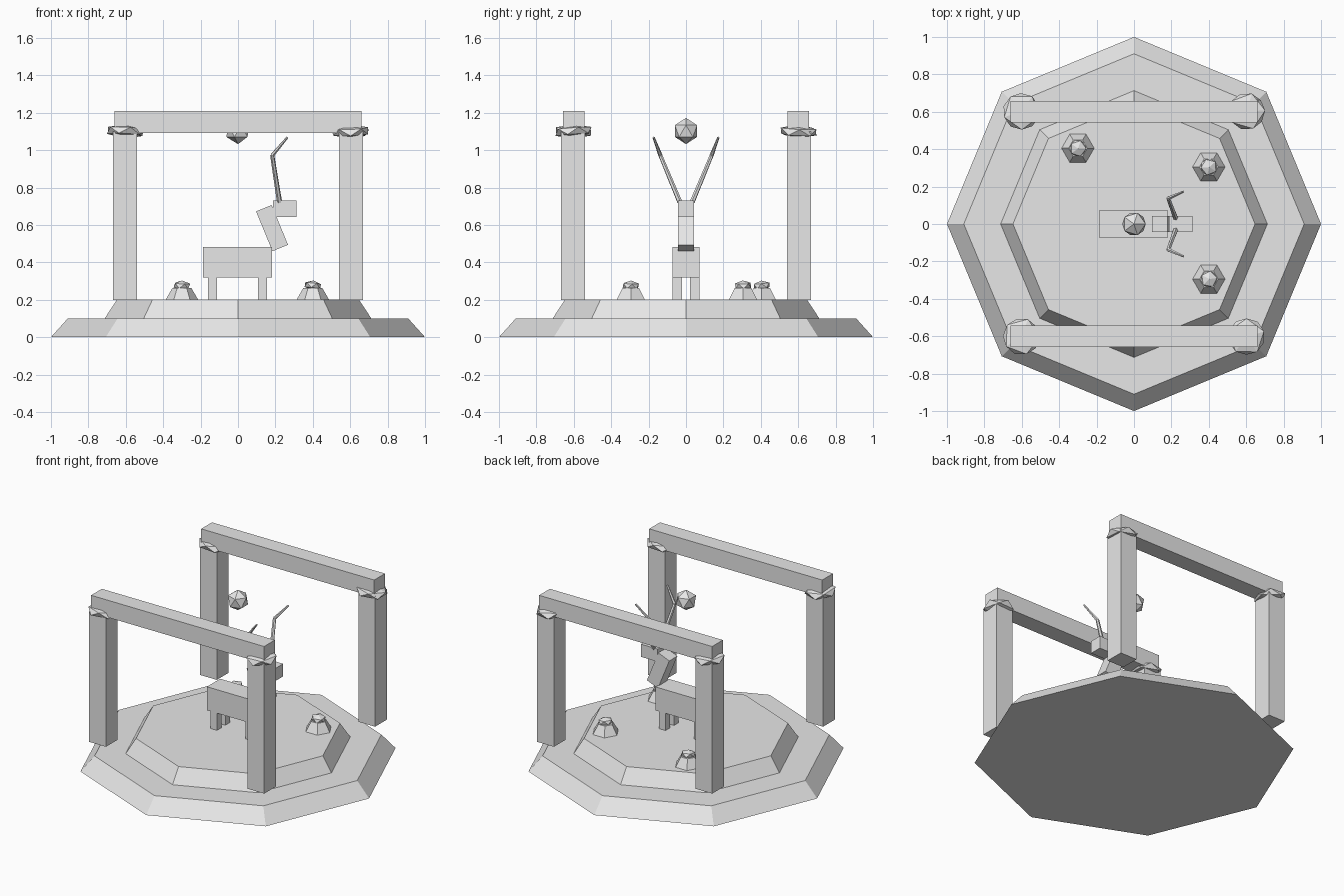
import bpy, math
from mathutils import Vector

if "Cube" in bpy.data.objects:
    bpy.data.objects.remove(bpy.data.objects["Cube"])

stone = bpy.data.materials.new("pale_grey_stone")
stone.diffuse_color = (0.8, 0.8, 0.8, 1)
stone.use_nodes = True
stone.node_tree.nodes["Principled BSDF"].inputs["Base Color"].default_value = stone.diffuse_color


def finish(name):
    ob = bpy.context.object
    ob.name = name
    ob.data.materials.append(stone)
    return ob


def box(name, centre, size, tilt=0):
    bpy.ops.mesh.primitive_cube_add(size=1, location=centre, rotation=(0, tilt, 0))
    ob = finish(name)
    ob.scale = size
    return ob


def frustum(name, x, y, z0, z1, r0, r1, sides, turn=0):
    bpy.ops.mesh.primitive_cone_add(vertices=sides, radius1=r0, radius2=r1, depth=z1 - z0,
                                    location=(x, y, (z0 + z1) / 2), rotation=(0, 0, turn))
    return finish(name)


def rock(name, centre, radius, squash=1, rotation=(0, 0, 0)):
    bpy.ops.mesh.primitive_ico_sphere_add(subdivisions=1, radius=radius,
                                          location=centre, rotation=rotation)
    ob = finish(name)
    ob.scale = (1, 1, squash)
    return ob


def rod(name, a, b, r0, r1):
    a, b = Vector(a), Vector(b)
    d = b - a
    bpy.ops.mesh.primitive_cone_add(vertices=6, radius1=r0, radius2=r1, depth=d.length,
                                    location=(a + b) / 2,
                                    rotation=d.to_track_quat('Z', 'Y').to_euler())
    return finish(name)


# Two octagonal steps
frustum("lower_step", 0, 0, 0, 0.1, 1.0, 0.91, 8)
frustum("upper_step", 0, 0, 0.1, 0.2, 0.713, 0.647, 8)

# Two gateways: pillars, faceted capitals and a beam
for sy in (-1, 1):
    for sx in (-1, 1):
        box("pillar", (sx * 0.604, sy * 0.604, 0.65), (0.128, 0.128, 0.9))
        rock("capital", (sx * 0.602, sy * 0.602, 1.1), 0.11, 0.34,
             (0.06 * sx, 0.06 * sy, 0.8 * sx + 0.5 * sy))
    box("beam", (0, sy * 0.6, 1.15), (1.32, 0.117, 0.118))

# Hanging crystal
rock("crystal", (0, 0, 1.102), 0.07)

# Deer body, neck and head
box("deer_body", (-0.002, 0, 0.4), (0.37, 0.144, 0.162))
box("deer_neck", (0.182, 0, 0.583), (0.09, 0.088, 0.23), -0.39)
box("deer_head", (0.25, 0, 0.686), (0.128, 0.086, 0.087))

# Deer legs and antlers
for s in (-1, 1):
    for x in (-0.136, 0.131):
        box("deer_leg", (x, s * 0.046, 0.26), (0.05, 0.05, 0.12))
    bend = (0.183, s * 0.137, 0.972)
    rod("antler_lower", (0.222, s * 0.033, 0.722), bend, 0.014, 0.011)
    rod("antler_tip", bend, (0.264, s * 0.173, 1.068), 0.011, 0.006)

# Hexagonal pedestals topped with small rocks
for i, (x, y) in enumerate(((-0.3, 0.405), (0.4, 0.305), (0.4, -0.295))):
    frustum("pedestal", x, y, 0.2, 0.264, 0.087, 0.05, 6, math.pi / 6)
    rock("offering_rock", (x, y, 0.276), 0.049, 0.55, (0.1, 0.05, 0.7 * i))
